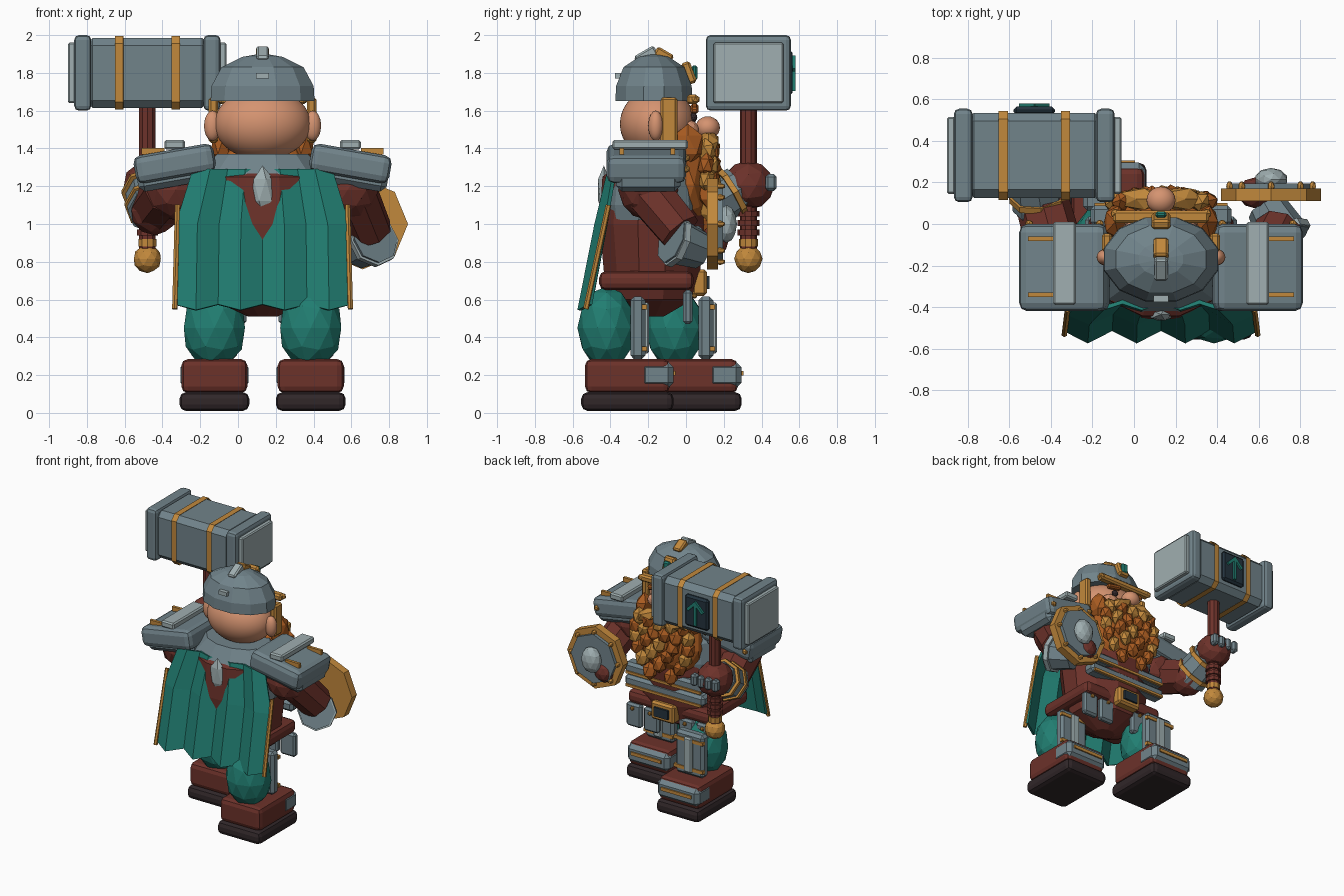
import bpy, bmesh, math, random
from mathutils import Vector, Matrix, Euler

random.seed(4)
if "Cube" in bpy.data.objects:
    bpy.data.objects.remove(bpy.data.objects["Cube"])
CX = 0.13  # body centre line


def material(name, *rgb):
    col = [(c / 255) ** 2.2 for c in rgb] + [1]
    m = bpy.data.materials.new(name)
    m.use_nodes = True
    m.diffuse_color = col
    m.node_tree.nodes["Principled BSDF"].inputs["Base Color"].default_value = col
    return m


STEEL = material("steel", 112, 130, 137)
LIGHT = material("light steel", 158, 173, 175)
LEATHER = material("red leather", 108, 53, 46)
SOLE = material("sole black", 52, 43, 45)
TEAL = material("teal cloth", 38, 125, 113)
GOLD = material("gold", 192, 135, 62)
SKIN = material("skin", 212, 146, 112)
BEARD = material("beard orange", 168, 92, 38)
PLATE = material("dark plate", 40, 54, 64)


def finish(name, bm, mat, smooth=False):
    bmesh.ops.recalc_face_normals(bm, faces=bm.faces)
    me = bpy.data.meshes.new(name)
    bm.to_mesh(me)
    bm.free()
    me.materials.append(mat)
    for p in me.polygons:
        p.use_smooth = smooth
    ob = bpy.data.objects.new(name, me)
    bpy.context.collection.objects.link(ob)
    return ob


def place(bm, loc, rot=(0, 0, 0)):
    r = Euler([math.radians(a) for a in rot]).to_matrix().to_4x4()
    bm.transform(Matrix.Translation(loc) @ r)


def box(name, loc, size, mat, bevel=0.0, rot=(0, 0, 0), seg=1):
    bm = bmesh.new()
    bmesh.ops.create_cube(bm, size=1)
    bmesh.ops.scale(bm, vec=size, verts=bm.verts)
    if bevel:
        bmesh.ops.bevel(bm, geom=bm.edges[:], offset=bevel, segments=seg, profile=0.5, affect='EDGES')
    place(bm, loc, rot)
    return finish(name, bm, mat)


def ball(name, loc, radii, mat, sub=1, rot=(0, 0, 0), smooth=False):
    bm = bmesh.new()
    bmesh.ops.create_icosphere(bm, subdivisions=sub, radius=1)
    bmesh.ops.scale(bm, vec=radii, verts=bm.verts)
    place(bm, loc, rot)
    return finish(name, bm, mat, smooth)


def rod(name, a, b, r1, r2, mat, n=8):
    a, b = Vector(a), Vector(b)
    d = b - a
    bm = bmesh.new()
    bmesh.ops.create_cone(bm, cap_ends=True, segments=n, radius1=r1, radius2=r2, depth=d.length)
    bm.transform(Matrix.Translation((a + b) / 2) @ d.to_track_quat('Z', 'Y').to_matrix().to_4x4())
    return finish(name, bm, mat)


def lathe(name, loc, profile, ysquash, mat, n=12):
    bm = bmesh.new()
    rings = []
    for r, z in profile:
        angles = [2 * math.pi * (i + 0.5) / n for i in range(n)]
        rings.append([bm.verts.new((loc[0] + r * math.cos(t), loc[1] + r * ysquash * math.sin(t), z))
                      for t in angles])
    for lo, hi in zip(rings, rings[1:]):
        for i in range(n):
            bm.faces.new((lo[i], lo[(i + 1) % n], hi[(i + 1) % n], hi[i]))
    bm.faces.new(rings[0])
    bm.faces.new(rings[-1])
    return finish(name, bm, mat)


# Torso, armour and belt
body = (CX, -0.18)
lathe("torso", body, [(0.08, 0.51), (0.28, 0.6), (0.33, 0.75), (0.36, 1.0), (0.34, 1.25), (0.2, 1.33)], 0.8, LEATHER)
lathe("breastplate", body, [(0.37, 1.02), (0.385, 1.1), (0.36, 1.25), (0.25, 1.37)], 0.72, STEEL)
box("belt", (CX, -0.21, 0.7), (0.7, 0.5, 0.1), LEATHER, 0.035, seg=2)
for z in (0.85, 0.95):
    box("belly_plate", (CX, 0.04, z), (0.68, 0.1, 0.08), STEEL, 0.02)
    box("belly_trim", (CX, 0.09, z - 0.03), (0.64, 0.02, 0.02), GOLD)
box("buckle", (CX, 0.07, 0.69), (0.2, 0.08, 0.14), GOLD, 0.015)
box("buckle_inset", (CX, 0.115, 0.69), (0.12, 0.02, 0.07), PLATE)
for x in (-0.3, -0.15, 0.15, 0.3):
    box("tasset", (CX + x, 0.01, 0.56), (0.13, 0.05, 0.18), STEEL, 0.015)
    ball("tasset_stud", (CX + x, 0.045, 0.62), (0.016,) * 3, GOLD)

# Legs, the right one a step ahead
for x, y in ((-0.125, -0.06), (0.385, -0.42)):
    ball("trouser_leg", (x, y, 0.45), (0.17, 0.155, 0.22), TEAL, 2)
    box("boot_sole", (x, y + 0.11, 0.06), (0.37, 0.49, 0.1), SOLE, 0.035, seg=2)
    box("boot", (x, y + 0.11, 0.195), (0.35, 0.45, 0.18), LEATHER, 0.035, seg=2)
    box("toe_plate", (x, y + 0.265, 0.2), (0.36, 0.18, 0.14), STEEL, 0.03)
    box("toe_trim", (x, y + 0.355, 0.21), (0.26, 0.02, 0.025), GOLD)
    box("greave", (x, y + 0.165, 0.45), (0.24, 0.08, 0.33), STEEL, 0.02)
    box("greave_ridge", (x, y + 0.21, 0.45), (0.07, 0.03, 0.27), LIGHT, 0.01)
    for z in (0.34, 0.56):
        box("greave_strap", (x, y + 0.2, z), (0.25, 0.025, 0.025), GOLD)

# Pleated cape
bm = bmesh.new()
rows = []
for z, half, y, fold in ((1.29, 0.37, -0.4, 0.015), (1.0, 0.46, -0.46, 0.025), (0.56, 0.47, -0.545, 0.03)):
    rows.append([bm.verts.new((CX + half * (i / 4 - 1), y + fold * (-1) ** i,
                               z + (0.015 * (-1) ** i if z < 1 else 0))) for i in range(9)])
for up, low in zip(rows, rows[1:]):
    for i in range(8):
        bm.faces.new((up[i], up[i + 1], low[i + 1], low[i]))
cape = finish("cape", bm, TEAL)
cape.modifiers.new("thickness", 'SOLIDIFY').thickness = 0.02
for s in (-1, 1):
    rod("cape_trim", (CX + s * 0.45, -0.41, 1.1), (CX + s * 0.465, -0.53, 0.55), 0.015, 0.015, GOLD, 6)
ball("cape_clasp", (CX, -0.435, 1.18), (0.065, 0.035, 0.13), LIGHT, 1)

# Shoulder armour
for s in (-1, 1):
    x = CX + s * 0.465
    box("shoulder_pad", (x, -0.21, 1.32), (0.43, 0.42, 0.15), STEEL, 0.04, (0, s * 10, 0), 2)
    box("shoulder_lining", (x, -0.2, 1.26), (0.4, 0.34, 0.12), STEEL, 0.03, (0, s * 10, 0))
    box("shoulder_ridge", (x, -0.19, 1.42), (0.11, 0.4, 0.05), LIGHT, 0.01)
    for y in (-0.34, -0.07):
        box("shoulder_trim", (x + s * 0.115, y, 1.385), (0.12, 0.022, 0.035), GOLD)
    for dx in (-0.17, 0.17):
        ball("shoulder_stud", (x + dx, 0, 1.32 - s * dx * 0.17), (0.022,) * 3, GOLD)

# Head and helmet
ball("head", (CX, -0.15, 1.53), (0.255, 0.2, 0.19), SKIN, 4, smooth=True)
lathe("helmet", (CX, -0.17), [(0.285, 1.65), (0.28, 1.73), (0.225, 1.83), (0.11, 1.885), (0.02, 1.9)], 0.74, STEEL)
box("crest_back", (CX, -0.21, 1.89), (0.065, 0.12, 0.06), LIGHT, 0.01, (30, 0, 0))
box("crest_front", (CX, -0.12, 1.89), (0.07, 0.1, 0.06), GOLD, 0.01, (-30, 0, 0))
box("crest_loop", (CX, -0.36, 1.785), (0.07, 0.03, 0.03), LIGHT)
box("brow_band", (CX, 0.035, 1.66), (0.46, 0.06, 0.05), GOLD, 0.012)
box("brow_badge", (CX, 0.015, 1.8), (0.09, 0.05, 0.12), GOLD, 0.012, (20, 0, 0))
box("brow_gem", (CX, 0.045, 1.8), (0.055, 0.03, 0.08), TEAL, 0.01)
for s in (-1, 1):
    ball("ear", (CX + s * 0.265, -0.16, 1.52), (0.045, 0.04, 0.08), SKIN, 3, smooth=True)
    box("cheek_guard", (CX + s * 0.26, -0.09, 1.55), (0.05, 0.09, 0.24), GOLD, 0.012)
    ball("cheek_stud", (CX + s * 0.22, 0.05, 1.66), (0.025,) * 3, GOLD)
    ball("cheek", (CX + s * 0.11, 0.02, 1.5), (0.07, 0.05, 0.05), SKIN, 2)
    ball("eye", (CX + s * 0.085, 0.04, 1.565), (0.025, 0.02, 0.025), SOLE, 2)
    box("eyebrow", (CX + s * 0.1, 0.045, 1.61), (0.12, 0.04, 0.035), BEARD, 0.01, (0, s * 10, 0))
    ball("moustache", (CX + s * 0.1, 0.12, 1.43), (0.12, 0.06, 0.05), GOLD, 1, (0, s * 22, 0))
    ball("sideburn", (CX + s * 0.22, 0.01, 1.42), (0.06, 0.09, 0.11), BEARD, 1)
ball("nose", (CX, 0.115, 1.51), (0.07, 0.065, 0.06), SKIN, 3, smooth=True)

# Beard with staggered tufts
ball("beard", (CX, 0.0, 1.21), (0.28, 0.14, 0.27), BEARD, 2)
for row in range(6):
    z = 1.39 - row * 0.078
    count = (5, 6, 5, 4, 3, 2)[row]
    for i in range(count):
        u = (i + 0.5) / count * 2 - 1
        wide = 0.28 * math.sqrt(max(0.1, 1 - ((z - 1.23) / 0.3) ** 2))
        loc = (CX + u * wide, 0.03 + 0.11 * math.sqrt(1 - 0.75 * u * u), z)
        ball("beard_tuft", loc, (0.055, 0.045, 0.068), random.choice((BEARD, GOLD, BEARD)), 1,
             (random.uniform(-20, 20), 0, random.uniform(0, 60)))

# Shield arm
ball("left_upper_arm", (0.58, -0.2, 1.18), (0.17, 0.16, 0.16), LEATHER, 2)
rod("left_sleeve", (0.6, -0.23, 1.2), (0.7, -0.03, 0.96), 0.13, 0.12, LEATHER)
rod("left_bracer", (0.73, -0.08, 0.92), (0.64, 0.08, 0.86), 0.13, 0.1, STEEL)
rod("left_cuff", (0.725, -0.07, 0.915), (0.71, -0.04, 0.905), 0.14, 0.14, LIGHT)
ball("left_fist", (0.585, 0.15, 0.91), (0.085, 0.075, 0.085), LEATHER, 2)


# Shield
def disc(name, y1, y2, r, mat):
    rod(name, (0.66, y1, 1), (0.66, y2, 1), r, r, mat, 8)


disc("shield_rim", 0.11, 0.17, 0.24, GOLD)
disc("shield_face", 0.16, 0.195, 0.19, STEEL)
ball("shield_boss", (0.66, 0.215, 1.0), (0.08, 0.055, 0.1), LIGHT, 2)
for i in range(8):
    t = math.pi * i / 4
    ball("shield_stud", (0.66 + 0.2 * math.cos(t), 0.18, 1 + 0.2 * math.sin(t)), (0.018, 0.03, 0.018), GOLD)

# Hammer arm
ball("right_upper_arm", (-0.33, -0.17, 1.18), (0.17, 0.17, 0.16), LEATHER, 2)
rod("right_sleeve", (-0.36, -0.2, 1.18), (-0.44, 0.1, 1.08), 0.14, 0.13, LEATHER)
ball("right_elbow", (-0.44, 0.08, 1.07), (0.13,) * 3, LEATHER, 2)
rod("right_bracer", (-0.45, 0.08, 1.07), (-0.48, 0.28, 1.19), 0.135, 0.12, STEEL)
for p in (0.2, 0.75):
    a = Vector((-0.45, 0.08, 1.07))
    d = Vector((-0.03, 0.2, 0.12))
    rod("bracer_band", a + d * p, a + d * (p + 0.13), 0.145, 0.143, GOLD)
ball("right_fist", (-0.48, 0.33, 1.205), (0.13, 0.14, 0.13), LEATHER, 2)
for i in range(4):
    box("finger_plate", (-0.57 + i * 0.06, 0.45, 1.22), (0.05, 0.06, 0.09), STEEL, 0.015)

# Hammer shaft and grip
hx, hy = -0.48, 0.33
rod("hammer_shaft", (hx, hy, 0.85), (hx, hy, 1.65), 0.045, 0.045, LEATHER, 10)
for i in range(4):
    z = 0.94 + i * 0.05
    rod("grip_ring", (hx, hy, z), (hx, hy, z + 0.03), 0.058, 0.058, LEATHER, 10)
rod("pommel_collar", (hx, hy, 0.88), (hx, hy, 0.92), 0.05, 0.05, GOLD, 10)
ball("pommel", (hx, hy, 0.815), (0.075,) * 3, GOLD, 2)

# Hammer head
box("hammer_head", (hx, hy, 1.8), (0.66, 0.41, 0.37), STEEL, 0.04)
for s in (-1, 1):
    box("hammer_collar", (hx + s * 0.342, hy, 1.8), (0.09, 0.45, 0.4), STEEL, 0.025, seg=2)
    box("hammer_face", (hx + s * 0.4, hy, 1.8), (0.04, 0.37, 0.32), LIGHT, 0.008)
    box("hammer_band", (hx + s * 0.15, hy, 1.8), (0.035, 0.43, 0.39), GOLD, 0.04)
box("rune_plate", (hx, 0.545, 1.8), (0.2, 0.04, 0.24), PLATE, 0.015)
box("rune_stem", (hx, 0.57, 1.79), (0.022, 0.02, 0.17), TEAL)
for s in (-1, 1):
    box("rune_arm", (hx + s * 0.03, 0.57, 1.85), (0.022, 0.02, 0.1), TEAL, 0, (0, -s * 45, 0))
